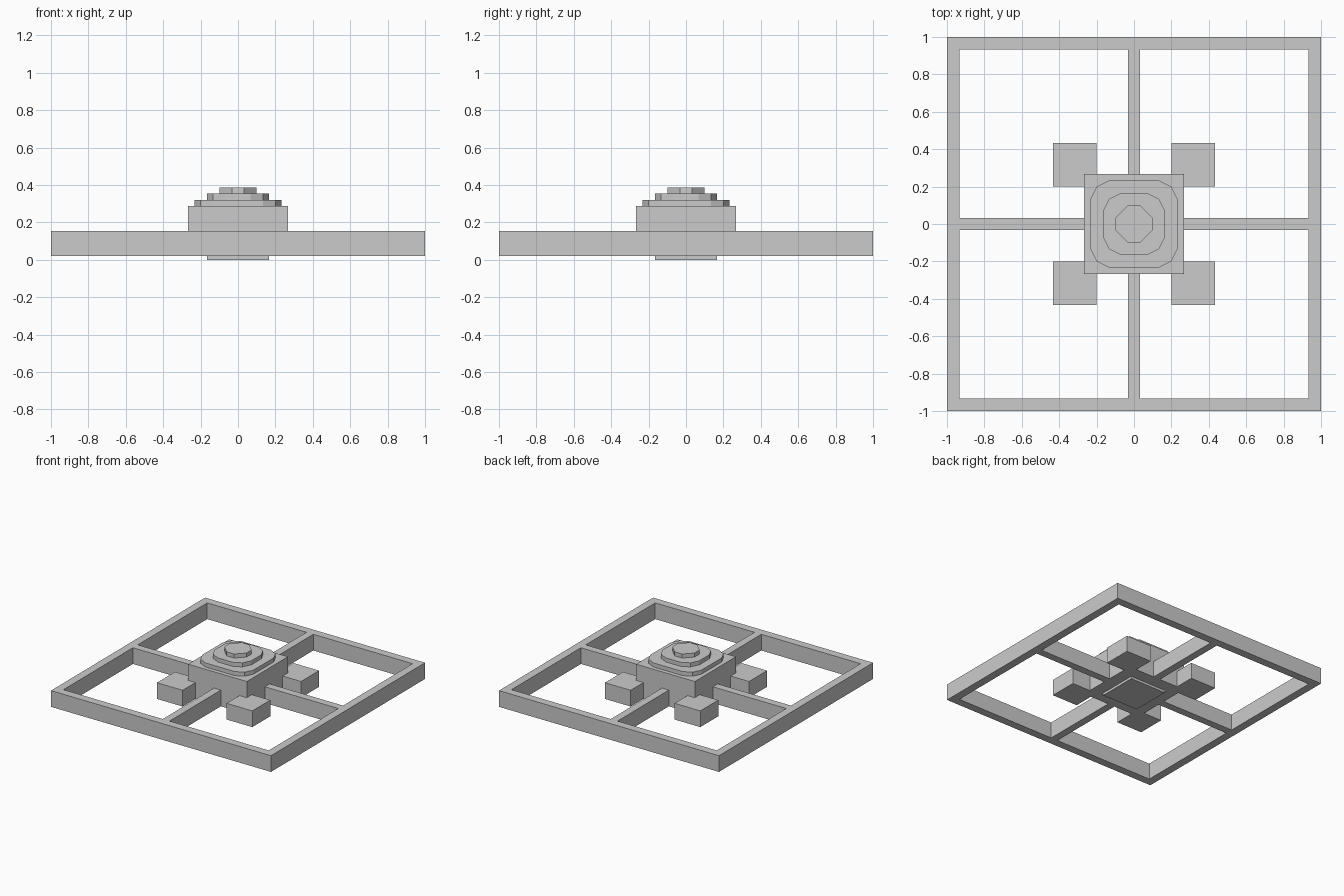
import bpy

if "Cube" in bpy.data.objects:
    bpy.data.objects.remove(bpy.data.objects["Cube"])

U = 1 / 30                      # grid step of the model
Z0, Z1 = 0.02, 0.02 + 4 * U     # underside and top of the frame


def prism(name, outline, z0, z1):
    """Extrude a counter-clockwise outline from z0 to z1."""
    n = len(outline)
    verts = [(x, y, z) for z in (z0, z1) for x, y in outline]
    faces = [tuple(reversed(range(n))), tuple(range(n, 2 * n))]
    faces += [(i, (i + 1) % n, n + (i + 1) % n, n + i) for i in range(n)]
    mesh = bpy.data.meshes.new(name)
    mesh.from_pydata(verts, [], faces)
    obj = bpy.data.objects.new(name, mesh)
    bpy.context.collection.objects.link(obj)
    return obj


def box(name, x0, x1, y0, y1, z0, z1):
    return prism(name, [(x0, y0), (x1, y0), (x1, y1), (x0, y1)], z0, z1)


def spin(points):
    """Repeat one side's points around four quarter turns."""
    out = []
    for _ in range(4):
        out += points
        points = [(-y, x) for x, y in points]
    return out


# Square outer frame as one ring with an open middle
outer, inner = 1.0, 28 * U
corners = [(-1, -1), (1, -1), (1, 1), (-1, 1)]
verts = [(x * r, y * r, z) for r, z in ((outer, Z0), (outer, Z1), (inner, Z1), (inner, Z0))
         for x, y in corners]
faces = [(4 * k + i, 4 * k + (i + 1) % 4, 4 * ((k + 1) % 4) + (i + 1) % 4, 4 * ((k + 1) % 4) + i)
         for k in range(4) for i in range(4)]
mesh = bpy.data.meshes.new("outer_frame")
mesh.from_pydata(verts, [], faces)
bpy.context.collection.objects.link(bpy.data.objects.new("outer_frame", mesh))

# Central hub and the foot plate beneath it
hub = 8 * U
box("hub", -hub, hub, -hub, hub, Z0, 0.02 + 8 * U)
foot = 5 * U - 0.002
box("foot_plate", -foot, foot, -foot, foot, 0, Z0)

# Four arms joining hub to frame
w = 0.031
for side, s in (("right", 1), ("left", -1)):
    a, b = sorted((s * hub, s * inner))
    box("arm_" + side, a, b, -w, w, Z0, Z1)
for side, s in (("back", 1), ("front", -1)):
    a, b = sorted((s * hub, s * inner))
    box("arm_" + side, -w, w, a, b, Z0, Z1)

# Four blocks set diagonally around the hub
for sx in (-1, 1):
    for sy in (-1, 1):
        x0, x1 = sorted((sx * 0.2, sx * 13 * U))
        y0, y1 = sorted((sy * 0.2, sy * 13 * U))
        name = "block_" + ("front" if sy < 0 else "back") + ("_left" if sx < 0 else "_right")
        box(name, x0, x1, y0, y1, Z0, Z1)

# Stepped dome: two twelve-sided tiers and an octagonal cap
tiers = [
    ("lower_tier", [(7, -4), (7, 4), (6, 6)]),
    ("middle_tier", [(5, -2), (5, 2), (4, 4)]),
    ("top_cap", [(3, -1), (3, 1)]),
]
for i, (name, side) in enumerate(tiers):
    z = 0.02 + (8 + i) * U
    prism(name, spin([(x * U, y * U) for x, y in side]), z, z + U)
